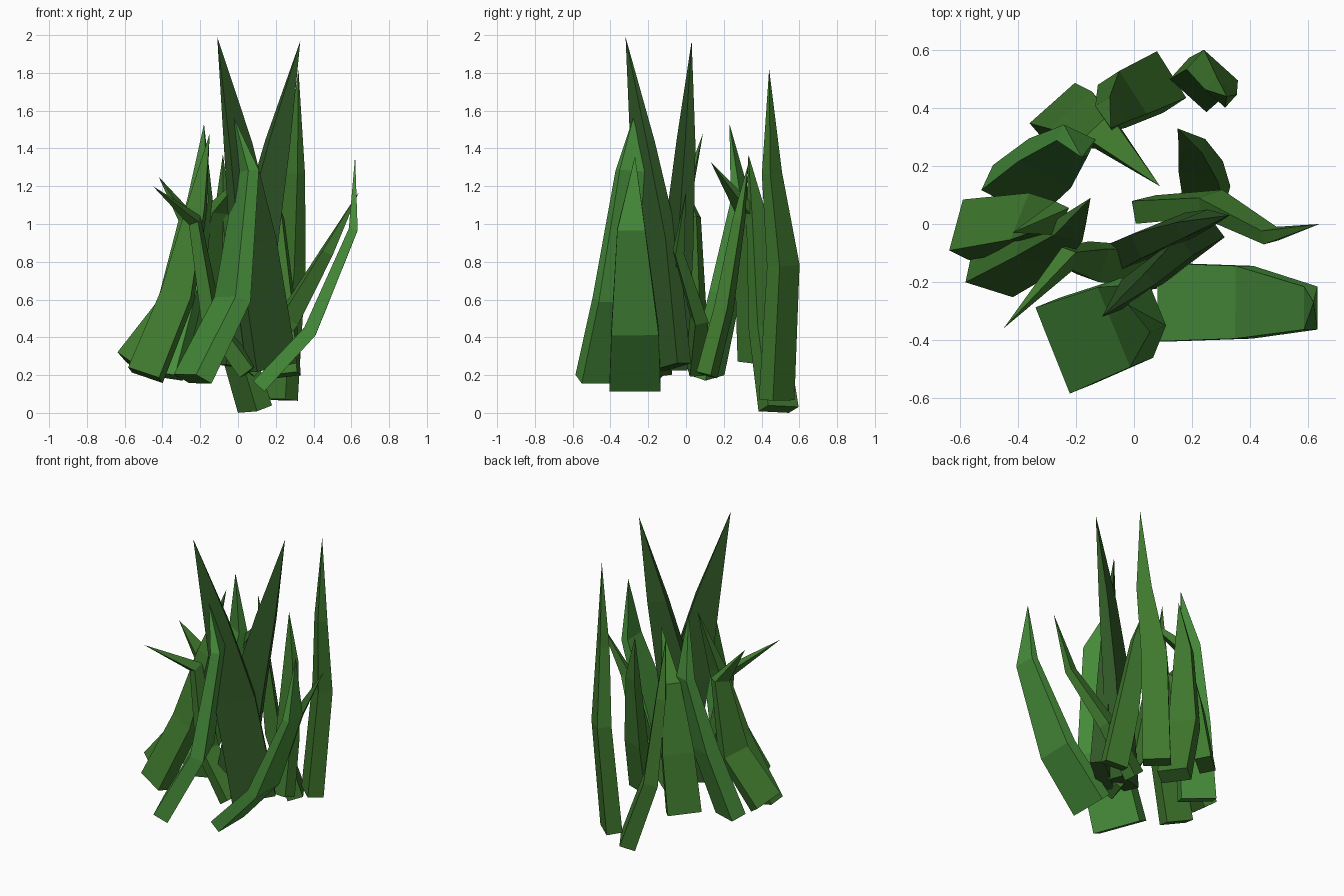
import bpy
import bmesh
from math import cos, sin, radians
from mathutils import Vector

# Remove the default object
default_object = bpy.data.objects.get("Cube")
if default_object:
    bpy.data.objects.remove(default_object, do_unlink=True)


def make_material(name, red, green, blue):
    material = bpy.data.materials.new(name)
    material.use_nodes = True
    colour = (red, green, blue, 1)
    material.diffuse_color = colour
    shader = next(node for node in material.node_tree.nodes if node.type == "BSDF_PRINCIPLED")
    shader.inputs["Base Color"].default_value = colour
    return material


bright_green = make_material("bright green", .065, .28, .045)
leaf_green = make_material("leaf green", .05, .19, .027)
dark_green = make_material("dark green", .03, .1, .02)

# Width and thickness of the cross-section at root, bend and neck
WIDTH_TAPER = (1, .93, .55)
THICKNESS_TAPER = (1, .9, .6)


def build_blade(name, material, angle, width, thickness, root, bend, neck, tip):
    """Sweep a tapering rectangular section along a bent path to a sharp tip."""
    path = [Vector(point) for point in (root, bend, neck, tip)]
    heading = Vector((cos(radians(angle)), sin(radians(angle)), 0))
    mesh_builder = bmesh.new()
    rings = []
    for index, (wide, thick) in enumerate(zip(WIDTH_TAPER, THICKNESS_TAPER)):
        # Average the neighbouring directions at each bend
        tangent = (path[index + 1] - path[index]).normalized()
        if index:
            tangent += (path[index] - path[index - 1]).normalized()
            tangent.normalize()
        across = (heading - tangent * heading.dot(tangent)).normalized()
        outward = tangent.cross(across)
        across = across * (width * wide / 2)
        outward = outward * (thickness * thick / 2)
        corners = (-across - outward, across - outward, across + outward, -across + outward)
        rings.append([mesh_builder.verts.new(path[index] + corner) for corner in corners])

    # Root cap, side walls and pointed end
    mesh_builder.faces.new(rings[0])
    point = mesh_builder.verts.new(path[-1])
    for side in range(4):
        following = (side + 1) % 4
        for lower, upper in zip(rings, rings[1:]):
            mesh_builder.faces.new((lower[side], lower[following], upper[following], upper[side]))
        mesh_builder.faces.new((rings[-1][side], rings[-1][following], point))
    bmesh.ops.recalc_face_normals(mesh_builder, faces=mesh_builder.faces)

    mesh = bpy.data.meshes.new(name)
    mesh_builder.to_mesh(mesh)
    mesh_builder.free()
    mesh.materials.append(material)
    blade = bpy.data.objects.new(name, mesh)
    bpy.context.scene.collection.objects.link(blade)
    return blade


# Broad blades at the front
build_blade("front_left_blade", bright_green, angle=90, width=.27, thickness=.08,
            root=(.11, -.27, .14), bend=(.38, -.27, .43), neck=(.61, -.29, .97), tip=(.62, -.27, 1.36))
build_blade("front_right_blade", bright_green, angle=-68, width=.32, thickness=.1,
            root=(-.24, -.42, .18), bend=(-.03, -.34, .6), neck=(.05, -.28, 1.28), tip=(-.02, -.28, 1.56))

# Tall central spikes
build_blade("tall_front_spike", dark_green, angle=37, width=.27, thickness=.09,
            root=(.18, -.09, .24), bend=(.08, -.15, .9), neck=(0, -.23, 1.42), tip=(-.11, -.32, 1.99))
build_blade("tall_middle_spike", dark_green, angle=22, width=.22, thickness=.1,
            root=(.02, -.08, .24), bend=(.1, -.04, .9), neck=(.21, 0, 1.43), tip=(.33, .03, 1.97))

# Blades along the back
build_blade("tall_back_blade", leaf_green, angle=138, width=.17, thickness=.1,
            root=(.22, .48, .07), bend=(.27, .515, .78), neck=(.3, .455, 1.27), tip=(.32, .44, 1.82))
build_blade("low_back_blade", leaf_green, angle=-57, width=.19, thickness=.1,
            root=(.09, .49, .02), bend=(-.04, .43, .45), neck=(-.08, .38, 1.0), tip=(-.08, .33, 1.37))
build_blade("back_right_blade", leaf_green, angle=41, width=.21, thickness=.1,
            root=(-.25, .38, .27), bend=(-.19, .36, .65), neck=(-.11, .32, 1.07), tip=(.09, .13, 1.33))

# Slim blades on the left
build_blade("left_inner_blade", leaf_green, angle=-15, width=.15, thickness=.08,
            root=(.25, .11, .2), bend=(.23, .2, .55), neck=(.2, .28, 1.02), tip=(.15, .33, 1.32))
build_blade("left_outer_blade", leaf_green, angle=10, width=.11, thickness=.08,
            root=(.04, .05, .23), bend=(.27, .07, .5), neck=(.47, -.04, .85), tip=(.64, 0, 1.17))

# Leaning blades on the right
build_blade("right_back_blade", bright_green, angle=-25, width=.22, thickness=.1,
            root=(-.41, .11, .2), bend=(-.29, .21, .65), neck=(-.2, .29, 1.13), tip=(-.18, .23, 1.53))
build_blade("right_outer_blade", leaf_green, angle=64, width=.19, thickness=.09,
            root=(-.58, -.02, .27), bend=(-.36, .01, .56), neck=(-.27, .02, 1.03), tip=(-.42, -.03, 1.25))
build_blade("right_front_blade", leaf_green, angle=-12, width=.18, thickness=.1,
            root=(-.49, -.18, .2), bend=(-.32, -.09, .62), neck=(-.22, -.02, 1.08), tip=(-.15, .09, 1.48))
build_blade("right_curling_blade", leaf_green, angle=70, width=.13, thickness=.09,
            root=(.06, -.15, .22), bend=(-.14, -.13, .5), neck=(-.23, -.12, 1.02), tip=(-.45, -.36, 1.2))
